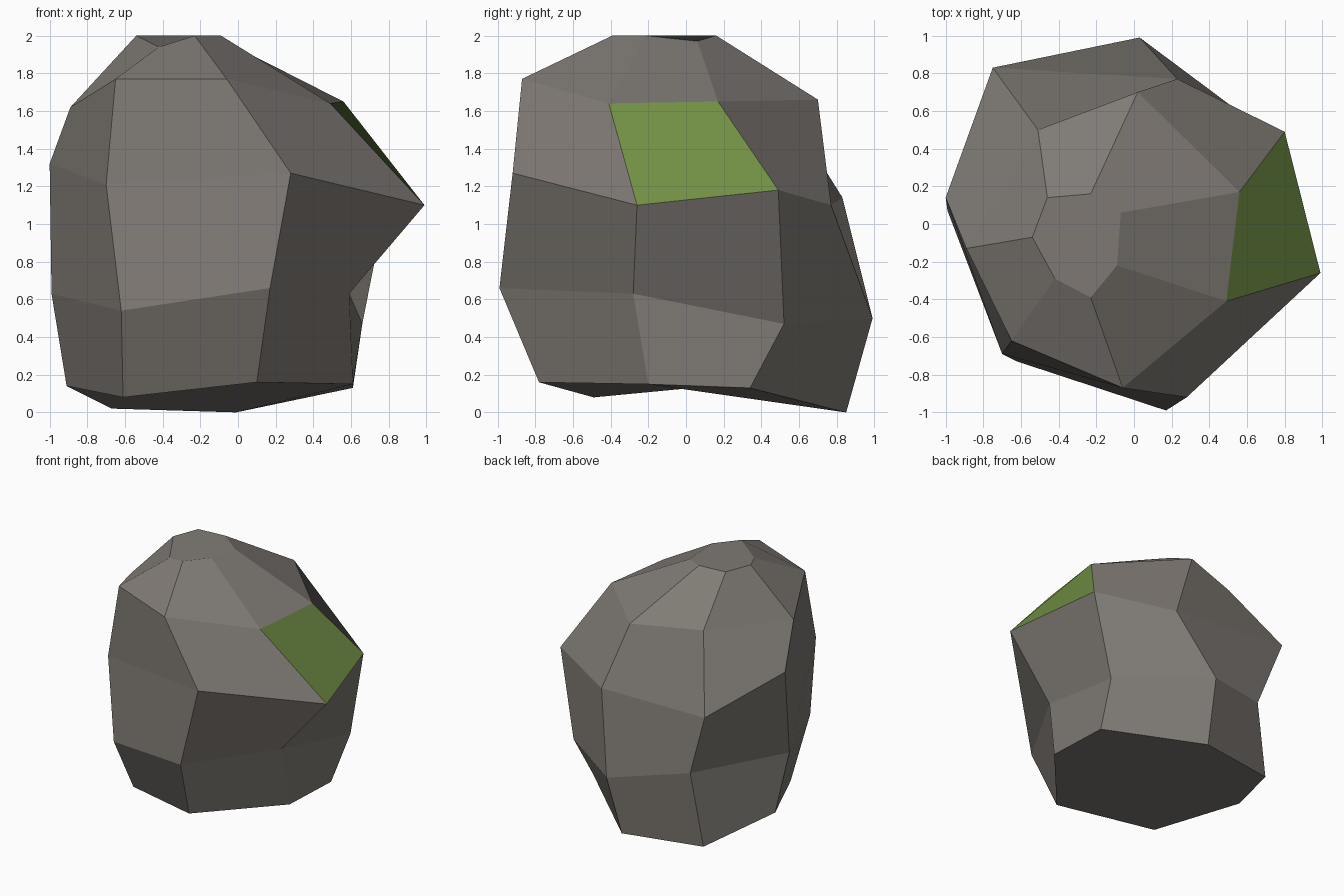
import bpy
import bmesh

# Remove the default object
default_object = bpy.data.objects.get("Cube")
if default_object:
    bpy.data.objects.remove(default_object, do_unlink=True)


def make_material(name, colour):
    material = bpy.data.materials.new(name)
    material.use_nodes = True
    material.diffuse_color = colour
    for node in material.node_tree.nodes:
        if node.type == "BSDF_PRINCIPLED":
            node.inputs["Base Color"].default_value = colour
            node.inputs["Roughness"].default_value = 0.9
    return material


def bridge_loops(bm, lower, upper):
    """Join two equal loops with a band of quads and return the band."""
    band = []
    count = len(lower)
    for i in range(count):
        j = (i + 1) % count
        band.append(bm.faces.new((lower[i], lower[j], upper[j], upper[i])))
    return band


# Irregular seven-sided cross-sections, from the base to the crown,
# each running anticlockwise from the front
base_section = [(.10, -.78, .16), (.61, -.2, .15), (.61, .34, .13), (-.01, .85, 0),
                (-.67, .73, .02), (-.91, .14, .14), (-.61, -.49, .08)]
lower_section = [(.17, -.99, .66), (.59, -.28, .63), (.66, .52, .47), (.03, .99, .5),
                 (-.57, .76, .61), (-.99, .07, .63), (-.62, -.73, .54)]
middle_section = [(.28, -.92, 1.27), (.99, -.26, 1.1), (.8, .49, 1.18), (.23, .77, 1.1),
                  (-.75, .83, 1.14), (-1, .14, 1.32), (-.7, -.69, 1.21)]
shoulder_section = [(-.06, -.87, 1.77), (.49, -.41, 1.64), (.56, .17, 1.65), (.02, .7, 1.66),
                    (-.51, .5, 1.67), (-.89, -.13, 1.62), (-.65, -.62, 1.77)]
crown_section = [(-.23, -.39, 2), (-.09, -.22, 2), (-.07, .06, 1.97), (-.23, .16, 2),
                 (-.46, .14, 2), (-.54, -.07, 2), (-.42, -.29, 1.94)]

sections = [base_section, lower_section, middle_section, shoulder_section, crown_section]

# Boulder skin: bands of quads between neighbouring sections, capped at both ends
bm = bmesh.new()
loops = [[bm.verts.new(point) for point in section] for section in sections]
bands = [bridge_loops(bm, lower, upper) for lower, upper in zip(loops, loops[1:])]
bm.faces.new(reversed(loops[0]))
bm.faces.new(loops[-1])

# Moss patch: the shoulder facet that faces furthest to the side
bm.normal_update()
shoulder_band = bands[2]
moss_facet = max(shoulder_band, key=lambda face: face.calc_center_median().x)
moss_facet.material_index = 1

bmesh.ops.recalc_face_normals(bm, faces=bm.faces[:])
for face in bm.faces:
    face.smooth = False

mesh = bpy.data.meshes.new("boulder")
bm.to_mesh(mesh)
bm.free()
mesh.materials.append(make_material("stone grey", (.215, .197, .178, 1)))
mesh.materials.append(make_material("moss green", (.17, .285, .06, 1)))

boulder = bpy.data.objects.new("boulder", mesh)
bpy.context.collection.objects.link(boulder)
